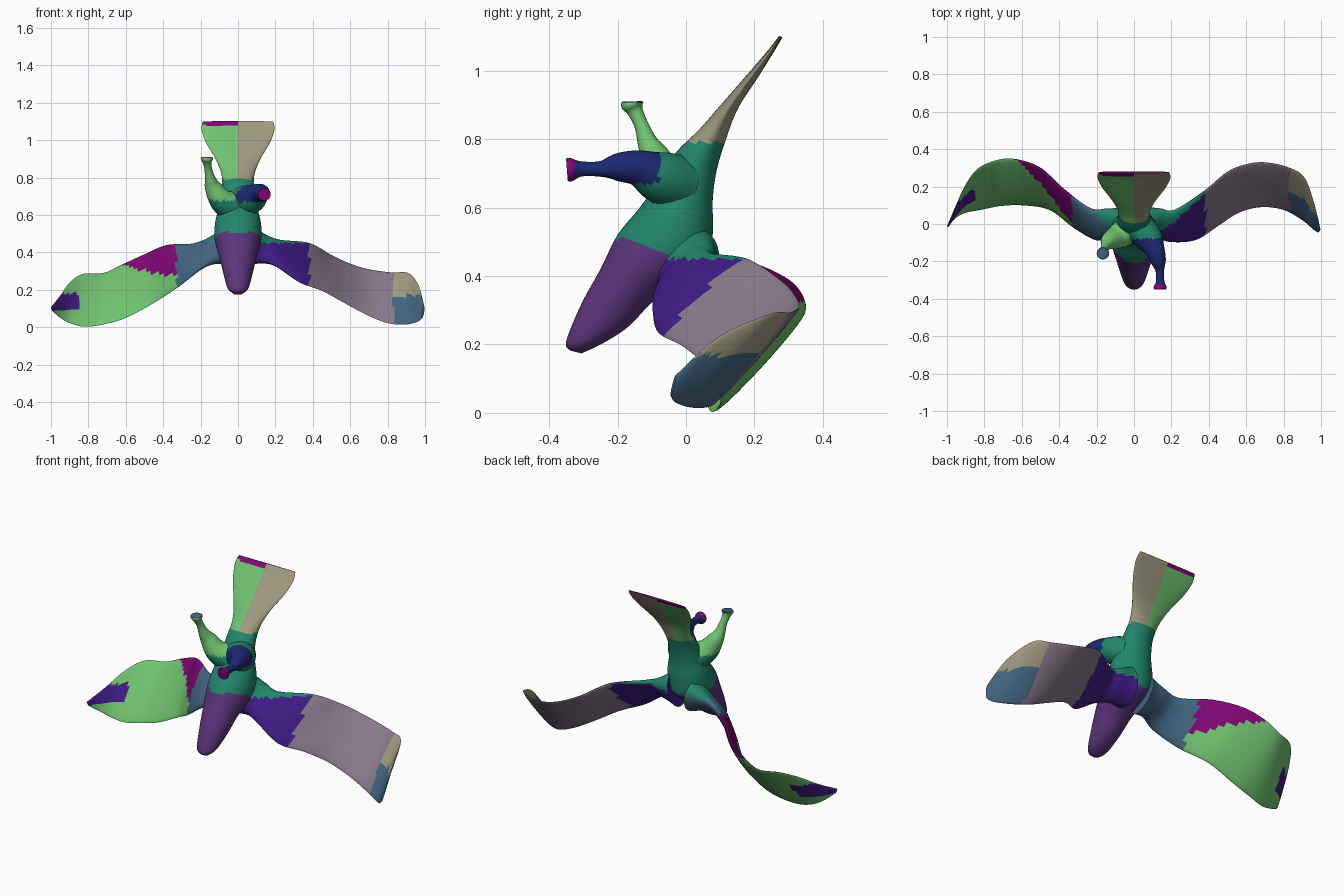
import bpy, bmesh, math
from mathutils import Vector as V

if "Cube" in bpy.data.objects:
    bpy.data.objects.remove(bpy.data.objects["Cube"])

# Shared palette (display colours, converted to linear)
PALETTE = {
    "purple": (.36, .22, .48), "teal": (.15, .52, .42), "green": (.44, .76, .44),
    "beige": (.62, .60, .50), "indigo": (.26, .13, .52), "mauve": (.53, .47, .54),
    "slate": (.27, .40, .50), "magenta": (.50, .06, .46), "navy": (.13, .18, .45),
}
NAMES = list(PALETTE)
MATS = []
for n, c in PALETTE.items():
    m = bpy.data.materials.new(n)
    m.diffuse_color = (*[x ** 2.2 for x in c], 1)
    m.use_nodes = True
    m.node_tree.nodes["Principled BSDF"].inputs["Base Color"].default_value = m.diffuse_color
    MATS.append(m)


def spline(stations, steps):
    """Catmull-Rom through lists of numbers."""
    out, last = [], len(stations) - 1
    for i in range(last):
        p0, p1, p2, p3 = (stations[min(max(k, 0), last)] for k in (i - 1, i, i + 1, i + 2))
        for s in range(steps):
            t = s / steps
            out.append([.5 * (2 * b + (c - a) * t + (2 * a - 5 * b + 4 * c - d) * t * t
                              + (3 * b - a - 3 * c + d) * t ** 3)
                        for a, b, c, d in zip(p0, p1, p2, p3)])
    return out + [list(stations[-1])]


def loft(name, rings, colour, sides=32):
    """Skin rings of (centre, axis a, axis b); colour(face centre) picks the material."""
    bm = bmesh.new()
    loops = []
    for c, a, b in rings:
        loops.append([bm.verts.new(c + a * math.cos(u) + b * math.sin(u))
                      for u in (2 * math.pi * k / sides for k in range(sides))])
    for p, q in zip(loops, loops[1:]):
        for k in range(sides):
            j = (k + 1) % sides
            bm.faces.new((p[k], p[j], q[j], q[k]))
    bm.faces.new(loops[0])
    bm.faces.new(loops[-1])
    bmesh.ops.recalc_face_normals(bm, faces=bm.faces)
    for f in bm.faces:
        f.material_index = NAMES.index(colour(f.calc_center_median()))
    me = bpy.data.meshes.new(name)
    bm.to_mesh(me)
    bm.free()
    for m in MATS:
        me.materials.append(m)
    ob = bpy.data.objects.new(name, me)
    bpy.context.collection.objects.link(ob)
    bpy.ops.object.select_all(action='DESELECT')
    ob.select_set(True)
    bpy.context.view_layer.objects.active = ob
    bpy.ops.object.shade_smooth_by_angle(angle=math.radians(50))


def tangents(pts):
    n = len(pts) - 1
    return [(pts[min(i + 1, n)] - pts[max(i - 1, 0)]).normalized() for i in range(n + 1)]


# Body, head and fanned tail: belly point (y, z), back point (y, z), half width
body = [
    (-.338, .182, -.305, .174, .022), (-.35, .21, -.24, .205, .055),
    (-.305, .32, -.165, .255, .078), (-.25, .42, -.08, .34, .10),
    (-.20, .52, .055, .42, .125), (-.135, .60, .078, .52, .122),
    (-.08, .68, .078, .62, .10), (-.03, .76, .09, .71, .086),
    (.04, .83, .117, .80, .088), (.11, .91, .152, .89, .12),
    (.18, .99, .21, .98, .17), (.24, 1.06, .255, 1.052, .195),
    (.272, 1.102, .282, 1.098, .188)]
rings = []
for yf, zf, yb, zb, w in spline(body, 6):
    f, b = V((0, yf, zf)), V((0, yb, zb))
    rings.append(((f + b) / 2, V((w, 0, 0)), (f - b) / 2))


def body_colour(c):
    if c.z < .45 - .3 * c.y:
        return "purple"
    if c.z < .79:
        return "teal"
    if c.x < 0:
        return "magenta" if c.z > 1.08 else "green"
    return "beige"


loft("body_and_tail", rings, body_colour, 48)


# Wings: upper/rear edge (xyz), lower/front edge (xyz), half thickness
def wing(name, stations, colour):
    st = spline(stations, 6)
    ups, los = [V(s[:3]) for s in st], [V(s[3:6]) for s in st]
    mids = [(u + l) / 2 for u, l in zip(ups, los)]
    rings = []
    for s, u, l, m, t in zip(st, ups, los, mids, tangents(mids)):
        a = (u - l) / 2
        rings.append((m, a, a.cross(t).normalized() * s[6]))
    loft(name, rings, colour)


def right_colour(c):
    if c.x < .38:
        return "teal" if c.z > .45 else "indigo"
    if c.x < .83:
        return "mauve"
    return "beige" if c.z > .17 else "slate"


def left_colour(c):
    if c.x > -.33:
        return "teal" if c.z > .46 else "slate"
    if c.z > .27 and c.x > -.66 and c.z > .27 + (-.33 - c.x) * .2:
        return "magenta"
    if c.x < -.85 and .09 < c.z < .18:
        return "indigo"
    return "green"


wing("right_wing", [
    (.07, .06, .53, .05, -.06, .34, .09), (.14, .075, .49, .12, -.07, .35, .055),
    (.22, .075, .465, .20, -.095, .33, .03), (.38, .18, .45, .33, -.085, .24, .02),
    (.50, .28, .385, .45, -.01, .195, .016), (.60, .32, .34, .56, .06, .135, .015),
    (.70, .33, .31, .68, .09, .07, .014), (.82, .305, .293, .80, .075, .022, .012),
    (.91, .25, .29, .90, .02, .015, .010), (.965, .10, .225, .96, -.03, .03, .008),
    (.995, -.03, .11, .985, -.045, .05, .006)], right_colour)
wing("left_wing", [
    (-.07, .06, .52, -.05, -.06, .34, .09), (-.14, .075, .475, -.12, -.07, .35, .055),
    (-.24, .085, .445, -.20, -.085, .31, .03), (-.38, .19, .44, -.32, -.02, .215, .02),
    (-.50, .30, .39, -.45, .075, .13, .016), (-.62, .345, .335, -.60, .10, .05, .015),
    (-.72, .345, .29, -.72, .095, .015, .014), (-.83, .30, .285, -.82, .075, .003, .012),
    (-.90, .21, .24, -.90, .06, .022, .010), (-.95, .10, .17, -.95, .035, .05, .008),
    (-.997, -.015, .11, -.99, -.005, .085, .005)], left_colour)


# Legs: path point (xyz) and radius, flared at the foot
def leg(name, stations, colour):
    st = spline(stations, 6)
    pts = [V(s[:3]) for s in st]
    rings = []
    for s, p, t in zip(st, pts, tangents(pts)):
        a = t.cross(V((1, 0, 0))).normalized()
        rings.append((p, a * s[3], t.cross(a) * s[3]))
    loft(name, rings, colour, 24)


leg("right_leg", [
    (.03, -.02, .67, .085), (.08, -.08, .69, .075), (.112, -.14, .715, .053),
    (.13, -.20, .718, .041), (.138, -.25, .713, .023), (.14, -.305, .713, .022),
    (.14, -.335, .711, .034), (.14, -.348, .71, .033)],
    lambda c: "magenta" if c.y < -.325 else "teal" if c.y > -.08 or c.z < .67 else "navy")
leg("left_leg", [
    (-.03, -.03, .64, .085), (-.09, -.07, .68, .065), (-.132, -.09, .745, .046),
    (-.148, -.112, .79, .03), (-.158, -.13, .84, .021), (-.165, -.148, .88, .023),
    (-.166, -.156, .90, .033), (-.166, -.157, .91, .030)],
    lambda c: "slate" if c.z > .905 else "teal" if c.z < .68 else "green")
